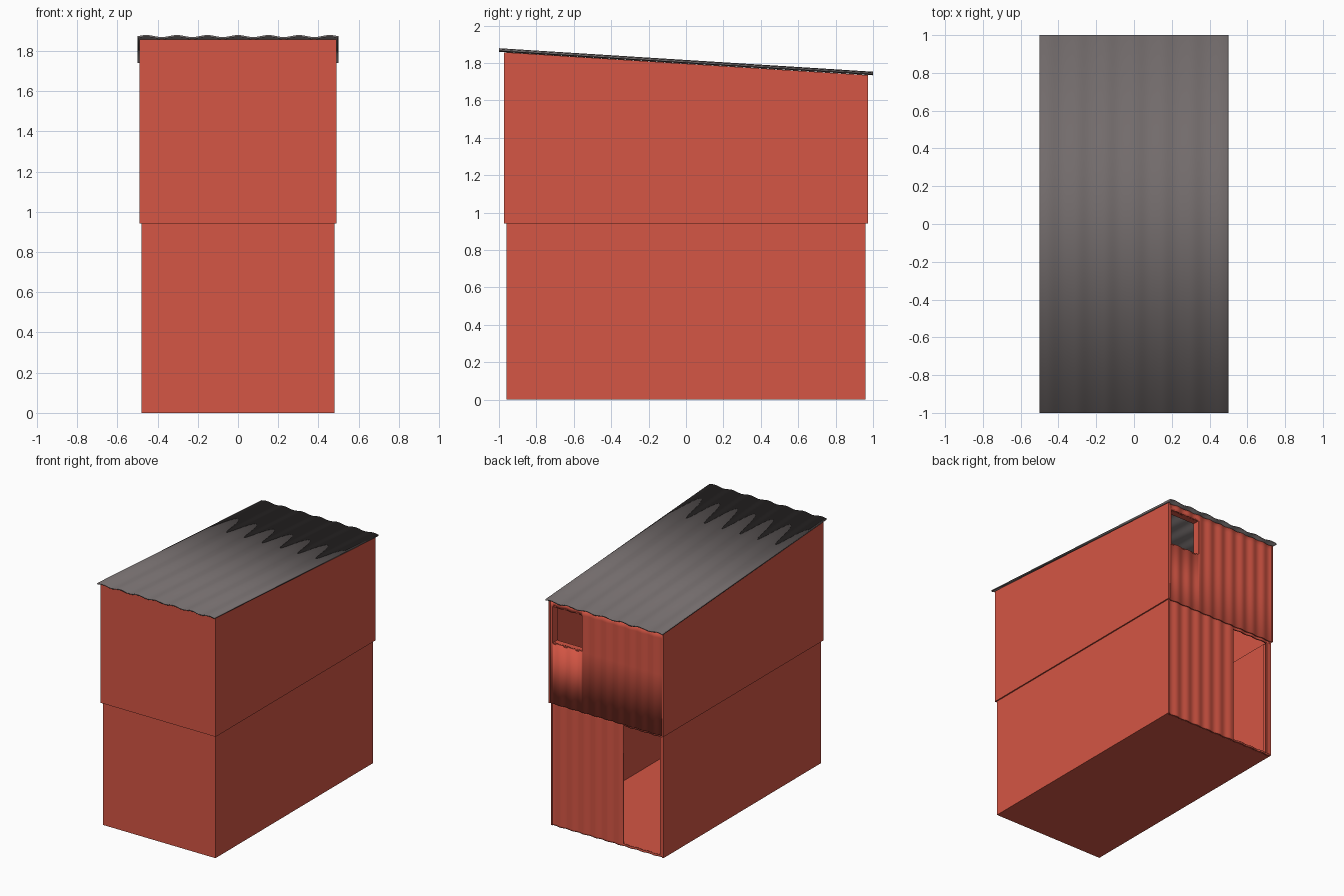
import bpy, bmesh, math

if "Cube" in bpy.data.objects:
    bpy.data.objects.remove(bpy.data.objects["Cube"])

def material(name, rgb):
    m = bpy.data.materials.new(name)
    m.diffuse_color = (*rgb, 1)
    m.use_nodes = True
    m.node_tree.nodes["Principled BSDF"].inputs["Base Color"].default_value = m.diffuse_color
    return m

RED = material("red_paint", (0.66, 0.092, 0.058))
GREY = material("roof_grey", (0.168, 0.147, 0.147))
T = 0.012  # wall sheet thickness

def finish(name, bm, mat, thickness=0.0):
    me = bpy.data.meshes.new(name)
    bm.to_mesh(me)
    bm.free()
    me.materials.append(mat)
    ob = bpy.data.objects.new(name, me)
    bpy.context.collection.objects.link(ob)
    if thickness:
        s = ob.modifiers.new("Thickness", 'SOLIDIFY')
        s.thickness = thickness
        s.offset = -1
        s.use_even_offset = True
    return ob

def box(name, x0, x1, y0, y1, z0, z1, mat=RED):
    bm = bmesh.new()
    bmesh.ops.create_cube(bm, size=1)
    for v in bm.verts:
        v.co = ((x0 + x1) / 2 + v.co.x * (x1 - x0),
                (y0 + y1) / 2 + v.co.y * (y1 - y0),
                (z0 + z1) / 2 + v.co.z * (z1 - z0))
    finish(name, bm, mat)

def grid(us, vs, point, keep=lambda u, v: True):
    """Sheet of quads over the us x vs grid; keep() leaves openings."""
    bm = bmesh.new()
    g = [[bm.verts.new(point(u, v)) for v in vs] for u in us]
    for i in range(len(us) - 1):
        for j in range(len(vs) - 1):
            if keep((us[i] + us[i + 1]) / 2, (vs[j] + vs[j + 1]) / 2):
                bm.faces.new((g[i][j], g[i + 1][j], g[i + 1][j + 1], g[i][j + 1]))
    loose = [v for v in bm.verts if not v.link_faces]
    bmesh.ops.delete(bm, geom=loose, context='VERTS')
    return bm

def roof_z(y):
    return 1.8075 - 0.0628 * y

def wall_top(y):
    return roof_z(y) - 0.011

# Flat front and side walls of a storey, as one bent sheet
def shell(name, w, d, z0, top):
    path = [(-w, d), (-w, -d), (w, -d), (w, d)]
    bm = grid(range(4), (0, 1),
              lambda i, v: (*path[i], top(path[i][1]) if v else z0))
    finish(name, bm, RED, T)

# Corrugated back wall of a storey with one rectangular opening
def back_wall(name, w, d, z0, z1, hole):
    hx0, hx1, hz0, hz1 = hole
    w -= T / 2
    n = 96
    xs = sorted({round(w - 2 * w * i / n, 5) for i in range(n + 1)} | {hx0, hx1}, reverse=True)
    zs = sorted({z0, z1, hz0, hz1})
    bm = grid(xs, zs,
              lambda x, z: (x, d - 0.004 + 0.004 * math.cos(2 * math.pi * x / 0.1), z),
              lambda x, z: not (hx0 < x < hx1 and hz0 < z < hz1))
    finish(name, bm, RED, T)

# Lower storey
shell("lower_walls", 0.48, 0.96, 0, lambda y: 0.95)
back_wall("lower_back_wall", 0.48, 0.96, 0, 0.95, (-0.445, -0.132, 0.012, 0.925))
box("floor", -0.468, 0.468, -0.948, 0.945, 0, 0.01)
box("door_post", -0.468, -0.445, 0.91, 0.955, 0.01, 0.925)

# Upper storey, slightly wider
shell("upper_walls", 0.49, 0.972, 0.942, wall_top)
WIN = (0.205, 0.46, 1.41, 1.69)
back_wall("upper_back_wall", 0.49, 0.972, 0.942, wall_top(0.972), WIN)

# Deep window frame
x0, x1, z0, z1 = WIN
f = 0.008
for side, a, b in (("left", x1, x1 + f), ("right", x0 - f, x0)):
    box(f"window_jamb_{side}", a, b, 0.91, 0.966, z0 - f, z1 + f)
for side, a, b in (("sill", z0 - f, z0), ("lintel", z1, z1 + f)):
    box(f"window_{side}", x0, x1, 0.91, 0.966, a, b)

# Corrugated sloping roof sheet
N = 104
bm = grid([-0.5 + i / N for i in range(N + 1)], (-1, 1),
          lambda x, y: (x, y, roof_z(y) + 0.004 + 0.005 * math.cos(2 * math.pi * x / 0.152)))
roof = finish("roof", bm, GREY, 0.009)

# Smooth the corrugations, keep hard edges
for ob in bpy.data.objects:
    if "back_wall" in ob.name or ob is roof:
        bpy.ops.object.select_all(action='DESELECT')
        ob.select_set(True)
        bpy.context.view_layer.objects.active = ob
        bpy.ops.object.shade_smooth_by_angle(angle=math.radians(30))
